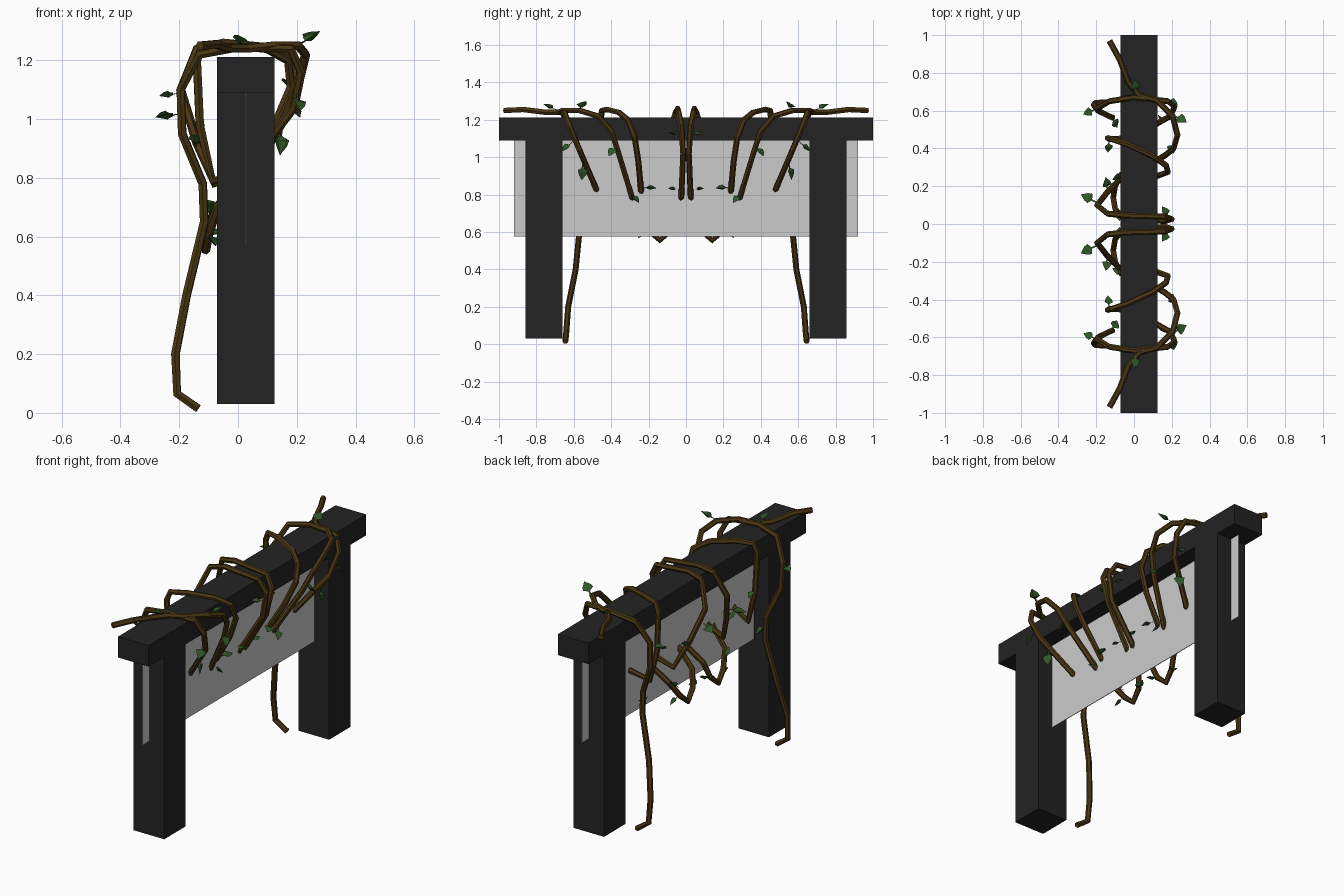
import bpy, bmesh
from mathutils import Vector


def material(name, rgb):
    m = bpy.data.materials.new(name)
    m.diffuse_color = (*rgb, 1)
    return m


BLACK = material("charcoal", (0.017, 0.017, 0.017))
GREY = material("panel grey", (0.60, 0.60, 0.60))
BROWN = material("vine brown", (0.068, 0.037, 0.006))
GREEN = material("leaf green", (0.028, 0.095, 0.02))


def finish(name, bm, mat):
    me = bpy.data.meshes.new(name)
    bm.to_mesh(me)
    bm.free()
    me.materials.append(mat)
    ob = bpy.data.objects.new(name, me)
    bpy.context.collection.objects.link(ob)
    return ob


def box(name, lo, hi, mat):
    bm = bmesh.new()
    bmesh.ops.create_cube(bm, size=1)
    for v in bm.verts:
        v.co = [lo[i] + (v.co[i] + 0.5) * (hi[i] - lo[i]) for i in range(3)]
    return finish(name, bm, mat)


# Frame and hanging panel
box("top_beam", (-0.072, -1, 1.09), (0.125, 1, 1.212), BLACK)
box("left_post", (-0.072, -0.857, 0.03), (0.125, -0.66, 1.09), BLACK)
box("right_post", (-0.072, 0.66, 0.03), (0.125, 0.857, 1.09), BLACK)
box("sign_panel", (0.025, -0.92, 0.575), (0.029, 0.92, 1.1), GREY)

# Vine paths for the +y half
MAIN_VINE = [  # ground, up the back, over the beam, through the panel, over again
    (-.135, .645, .015), (-.207, .64, .065), (-.213, .63, .2), (-.175, .59, .4),
    (-.115, .565, .65), (-.12, .565, .78), (-.19, .6, .95), (-.195, .61, 1.1),
    (-.13, .65, 1.22), (0, .67, 1.245), (.18, .65, 1.24), (.215, .62, 1.16),
    (.19, .57, 1.04), (.03, .48, .83), (-.085, .45, .79), (-.13, .45, .98),
    (-.14, .455, 1.2), (-.12, .45, 1.25), (-.03, .42, 1.255), (.1, .36, 1.24),
    (.17, .31, 1.2), (.18, .275, 1.11), (.125, .255, .98), (.03, .24, .82),
    (-.08, .23, .78), (-.14, .17, .92), (-.195, .1, 1.1), (-.14, .055, 1.24),
    (-.05, .045, 1.26), (.16, .04, 1.24), (.2, .025, 1.17), (.17, .015, 1.02),
    (.03, .025, .79)]
SIDE_VINE = [  # beam end, over the front, through the panel, low loop at the back
    (-.13, .97, 1.25), (-.075, .87, 1.255), (-.03, .75, 1.24), (.03, .68, 1.24),
    (.12, .655, 1.25), (.205, .57, 1.25), (.23, .47, 1.22), (.21, .4, 1.14),
    (.16, .36, 1.02), (.03, .29, .79), (-.07, .26, .7), (-.1, .2, .61),
    (-.11, .14, .555), (-.1, .08, .61), (-.075, .05, .7), (.03, .025, .79)]


def vine(name, pts, side):
    cu = bpy.data.curves.new(name, 'CURVE')
    cu.dimensions = '3D'
    cu.bevel_depth = 0.016
    cu.bevel_resolution = 1
    cu.use_fill_caps = True
    sp = cu.splines.new('POLY')
    sp.points.add(len(pts) - 1)
    for p, (x, y, z) in zip(sp.points, pts):
        p.co = (x, y * side, z, 1)
    sp.use_smooth = False
    cu.materials.append(BROWN)
    ob = bpy.data.objects.new(name, cu)
    bpy.context.collection.objects.link(ob)


# Leaves: (attachment point, direction, length)
LEAVES = [
    ((.01, .68, 1.25), (-.1, .8, .3), .08), ((.2, .58, 1.25), (.7, -.4, .4), .09),
    ((.2, .6, 1.09), (.1, .7, -.7), .08), ((.15, .55, .98), (-.1, .1, -1), .09),
    ((.17, .365, 1.07), (.4, .5, -.7), .08), ((.05, .245, .84), (.3, -1, -.1), .08),
    ((.05, .3, .81), (.3, -.5, -.6), .07), ((.19, .025, 1.12), (-.5, .8, .1), .07),
    ((.06, .03, .83), (.2, 1, 0), .06), ((-.195, .61, 1.09), (-.5, -.2, -.1), .07),
    ((-.19, .11, 1.02), (-1, .5, -.2), .09), ((-.12, .57, .75), (.3, -.6, -.7), .08),
    ((-.1, .21, .66), (.1, .6, .5), .07), ((-.1, .1, .6), (.2, -.7, .2), .08),
    ((-.1, .2, .62), (.2, .5, -.5), .07), ((-.14, .17, .9), (-.1, .7, .4), .08),
    ((-.13, .45, 1.0), (-.1, -.7, -.4), .07)]


def leaf(bm, base, d, size):
    # Narrow stem followed by a folded pointed blade
    base, d = Vector(base), Vector(d).normalized()
    s = d.cross(Vector((.3, .2, 1))).normalized()
    u = s.cross(d)

    def v(a, b, c=0):
        return bm.verts.new(base + (d * a + s * b + u * c) * size)
    bm.faces.new([v(0, .05), v(.45, .05), v(.45, -.05), v(0, -.05)])
    a, m, t = v(.4, 0), v(.65, 0, -.12), v(1.15, 0, .05)
    top = v(.65, 0, .1)
    for k in (-1, 1):
        w, w2 = v(.55, .33 * k, .1), v(.8, .25 * k, .1)
        for c in (m, top):
            for f in ((a, c, w), (w, c, w2), (w2, c, t)):
                bm.faces.new(f)


for side, label in ((1, "right"), (-1, "left")):
    vine(label + "_main_vine", MAIN_VINE, side)
    vine(label + "_side_vine", SIDE_VINE, side)
    bm = bmesh.new()
    for b, d, size in LEAVES:
        leaf(bm, (b[0], b[1] * side, b[2]), (d[0], d[1] * side, d[2]), size)
    bmesh.ops.recalc_face_normals(bm, faces=bm.faces)
    finish(label + "_leaves", bm, GREEN)
